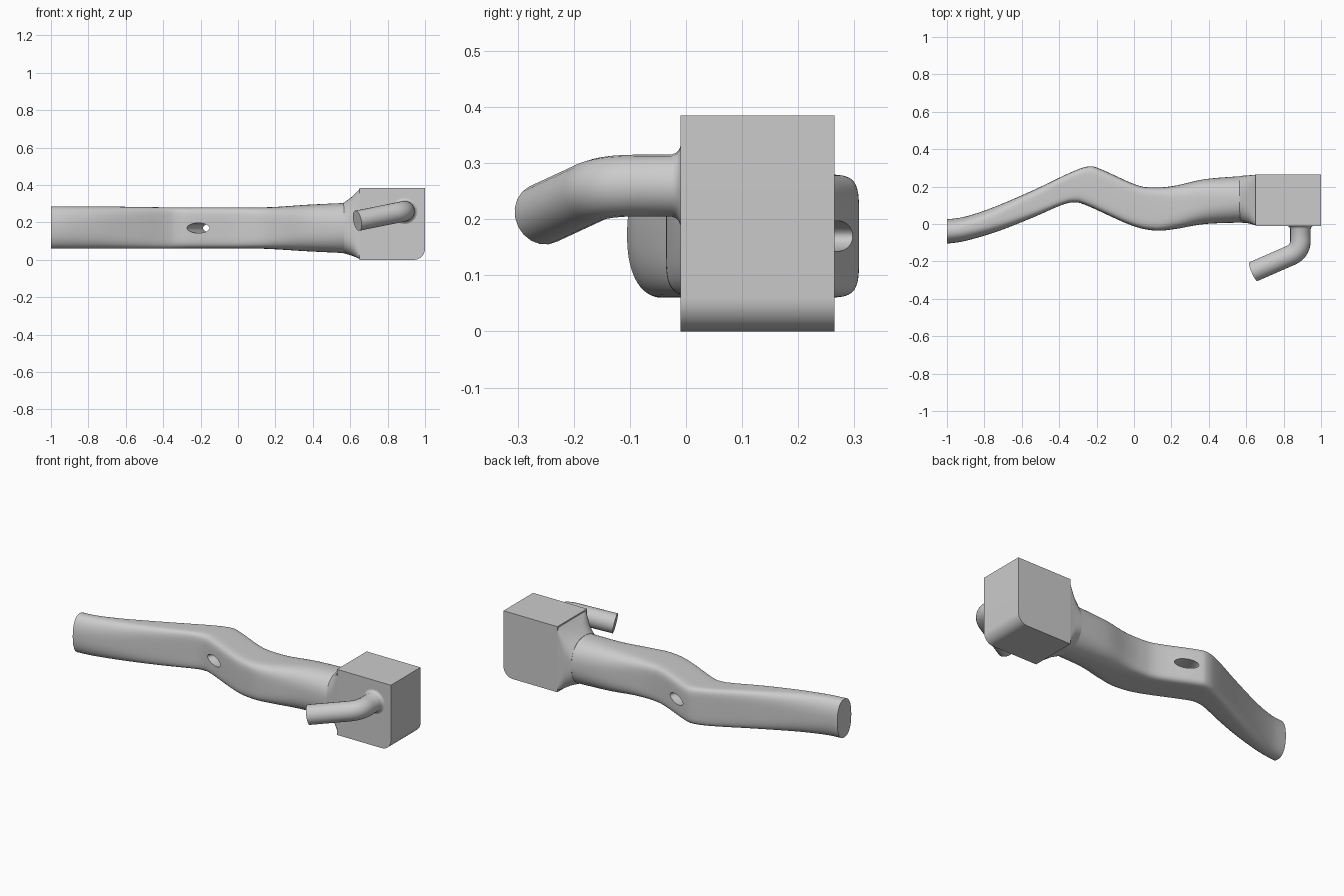
import bpy, bmesh, math
from mathutils import Vector

cube = bpy.data.objects.get("Cube")
if cube:
    bpy.data.objects.remove(cube, do_unlink=True)

grey = bpy.data.materials.new("plain grey")
grey.use_nodes = True
grey.diffuse_color = (0.6, 0.6, 0.6, 1)
grey.node_tree.nodes["Principled BSDF"].inputs["Base Color"].default_value = (0.6, 0.6, 0.6, 1)


def select(ob):
    bpy.ops.object.select_all(action="DESELECT")
    ob.select_set(True)
    bpy.context.view_layer.objects.active = ob


def smooth(ob, degrees=30):
    select(ob)
    bpy.ops.object.shade_smooth_by_angle(angle=math.radians(degrees))


def loft(name, rings):
    """Closed skin through equal-length rings of points, with end caps."""
    bm = bmesh.new()
    loops = [[bm.verts.new(p) for p in ring] for ring in rings]
    n = len(loops[0])
    for a, b in zip(loops, loops[1:]):
        for i in range(n):
            j = (i + 1) % n
            bm.faces.new((a[i], a[j], b[j], b[i]))
    bm.faces.new(loops[0])
    bm.faces.new(loops[-1])
    bmesh.ops.recalc_face_normals(bm, faces=bm.faces)
    mesh = bpy.data.meshes.new(name)
    bm.to_mesh(mesh)
    bm.free()
    ob = bpy.data.objects.new(name, mesh)
    bpy.context.collection.objects.link(ob)
    mesh.materials.append(grey)
    return ob


def section(front_x, front_y, rear_x, rear_y, low, high, power, count=64):
    """Superellipse standing between a front and a rear point."""
    ring = []
    for i in range(count):
        t = math.tau * (i + 0.5) / count
        c, s = math.cos(t), math.sin(t)
        u = math.copysign(abs(c) ** (2 / power), c) / 2 + 0.5
        v = math.copysign(abs(s) ** (2 / power), s) / 2 + 0.5
        ring.append((front_x + (rear_x - front_x) * u,
                     front_y + (rear_y - front_y) * u, low + (high - low) * v))
    return ring


def spline(rows, steps=6):
    """Catmull-Rom refinement of rows of values."""
    out = []
    for k in range(len(rows) - 1):
        quad = [rows[max(k - 1, 0)], rows[k], rows[k + 1], rows[min(k + 2, len(rows) - 1)]]
        for s in range(steps):
            t = s / steps
            out.append([b + 0.5 * t * (c - a + t * (2*a - 5*b + 4*c - d + t * (3*(b - c) + d - a)))
                        for a, b, c, d in zip(*quad)])
    return out + [rows[-1]]


# Wavy limb: front x, front y, rear x, rear y, bottom, top, squareness
limb_rows = [
    (-1.00, -0.105, -1.00, 0.025, 0.06, 0.285, 2.3),
    (-0.90, -0.09, -0.90, 0.04, 0.06, 0.285, 2.4),
    (-0.73, -0.04, -0.75, 0.09, 0.06, 0.285, 3),
    (-0.54, 0.035, -0.54, 0.18, 0.06, 0.283, 4.5),
    (-0.39, 0.10, -0.34, 0.275, 0.06, 0.28, 6),
    (-0.32, 0.115, -0.24, 0.308, 0.06, 0.28, 6),
    (-0.25, 0.098, -0.17, 0.29, 0.06, 0.28, 6),
    (-0.02, -0.005, 0.01, 0.21, 0.06, 0.28, 6),
    (0.11, -0.035, 0.11, 0.195, 0.06, 0.28, 5.5),
    (0.22, -0.027, 0.22, 0.205, 0.055, 0.284, 4),
    (0.38, 0.0, 0.38, 0.24, 0.045, 0.295, 2.8),
    (0.59, 0.008, 0.59, 0.257, 0.035, 0.305, 2.3),
]
limb = loft("limb", [section(*row) for row in spline(limb_rows)])

# Slanted oval hole through the crest of the limb
cutter = loft("hole_cutter", [
    [(-0.213 + 0.45 * (y - 0.08) + 0.072 * math.cos(math.tau * i / 32), y,
      0.17 + 0.027 * math.sin(math.tau * i / 32)) for i in range(32)]
    for y in (-0.1, 0.45)])
hole = limb.modifiers.new("hole", "BOOLEAN")
hole.object = cutter
hole.solver = "EXACT"
select(limb)
bpy.ops.object.modifier_apply(modifier="hole")
bpy.data.objects.remove(cutter, do_unlink=True)
smooth(limb)

# Flare from the round limb end to the square block
flare = loft("flare", [
    section(0.565, 0.008, 0.565, 0.257, 0.035, 0.305, 2.3),
    section(0.61, 0.004, 0.61, 0.26, 0.022, 0.338, 4),
    section(0.655, -0.008, 0.655, 0.264, 0.003, 0.382, 30),
])
smooth(flare)

# Block with its lower outer edge rounded
radius = 0.06
outline = [(0.65, 0.0), (0.65, 0.385), (1.0, 0.385)]
for i in range(13):
    a = math.pi / 2 * i / 12
    outline.append((1 - radius + radius * math.cos(a), radius - radius * math.sin(a)))
block = loft("block", [[(x, y, z) for x, z in outline] for y in (-0.01, 0.265)])
smooth(block)

# Bent round peg with a small fillet at its root
corner = Vector((0.89, -0.145, 0.26))
end = Vector((0.638, -0.255, 0.209))
along = (end - corner).normalized()
path = [(Vector((0.89, y, 0.26)), r) for y, r in
        ((0.02, 1.27), (-0.01, 1.27), (-0.013, 1.15), (-0.018, 1.06), (-0.026, 1.0))]
enter, leave = corner + Vector((0, 0.06, 0)), corner + along * 0.06
for i in range(13):
    t = i / 12
    path.append((enter * (1 - t) ** 2 + corner * 2 * t * (1 - t) + leave * t ** 2, 1.0))
path.append((end, 1.0))
curve = bpy.data.curves.new("peg", "CURVE")
curve.dimensions = "3D"
curve.bevel_depth = 0.055
curve.bevel_resolution = 8
curve.use_fill_caps = True
line = curve.splines.new("POLY")
line.points.add(len(path) - 1)
for point, (co, r) in zip(line.points, path):
    point.co = (*co, 1)
    point.radius = r
curve.materials.append(grey)
peg = bpy.data.objects.new("peg", curve)
bpy.context.collection.objects.link(peg)
select(peg)
bpy.ops.object.convert(target="MESH")
smooth(bpy.context.view_layer.objects.active, 40)
